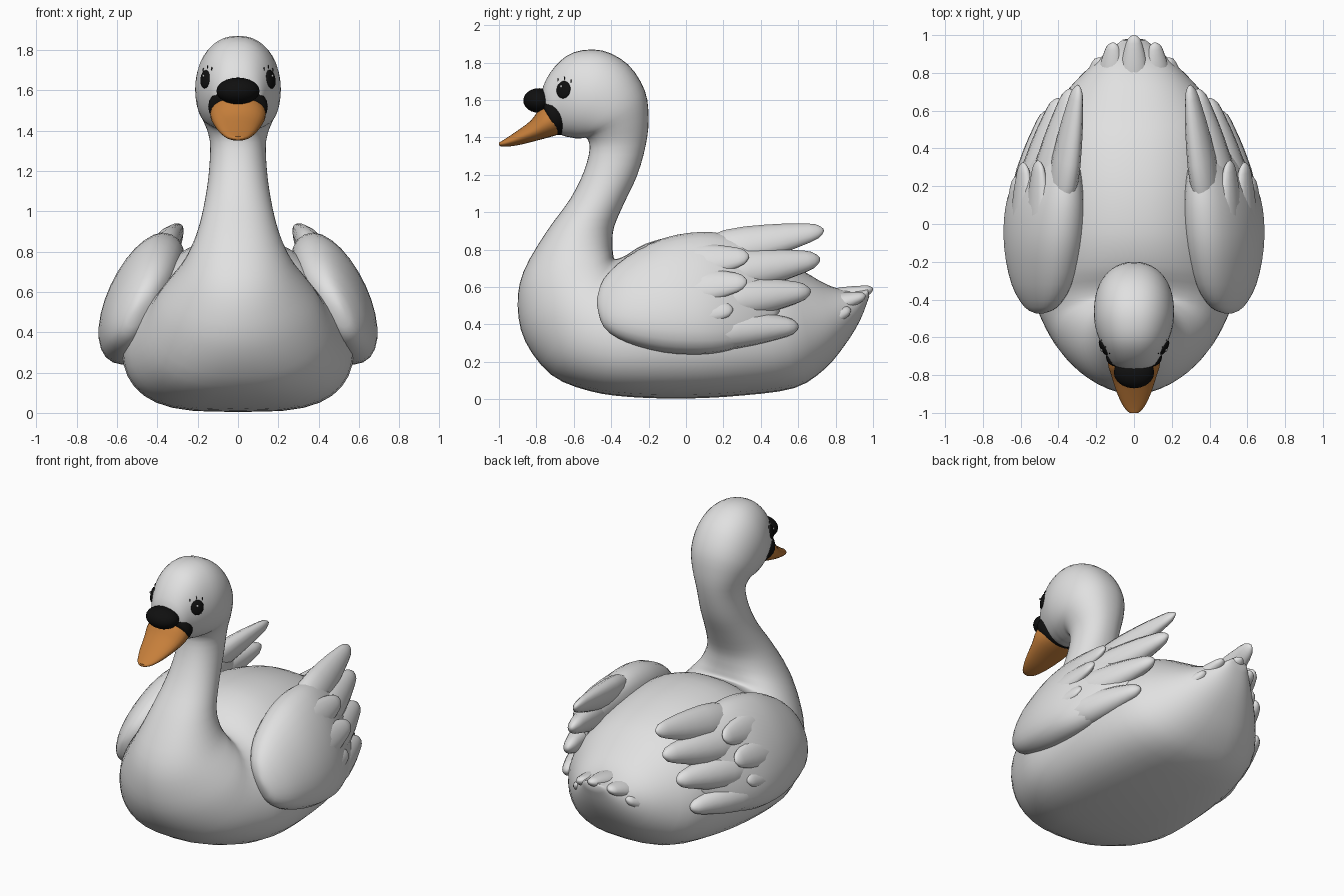
import bpy, bmesh, math
from mathutils import Vector as V
from mathutils.bvhtree import BVHTree

if "Cube" in bpy.data.objects:
    bpy.data.objects.remove(bpy.data.objects["Cube"])


def material(name, rgb):
    m = bpy.data.materials.new(name)
    m.diffuse_color = (*rgb, 1)
    m.use_nodes = True
    m.node_tree.nodes["Principled BSDF"].inputs["Base Color"].default_value = m.diffuse_color
    return m


WHITE = material("white plumage", (0.75, 0.75, 0.75))
ORANGE = material("orange beak", (0.56, 0.21, 0.043))
BLACK = material("black", (0.005, 0.005, 0.005))


def finish(name, bm, mat, angle=60):
    bmesh.ops.recalc_face_normals(bm, faces=bm.faces)
    me = bpy.data.meshes.new(name)
    bm.to_mesh(me)
    bm.free()
    me.materials.append(mat)
    ob = bpy.data.objects.new(name, me)
    bpy.context.collection.objects.link(ob)
    bpy.ops.object.select_all(action='DESELECT')
    ob.select_set(True)
    bpy.context.view_layer.objects.active = ob
    bpy.ops.object.shade_smooth_by_angle(angle=math.radians(angle))
    return ob


def spline(a, b, c, d, t):
    return 0.5 * (2 * b + (c - a) * t + (2 * a - 5 * b + 4 * c - d) * t * t
                  + (3 * b - a - 3 * c + d) * t ** 3)


def loft(name, rings, mat, segs=28, steps=3, power=1.0):
    """Skin smooth rings given as (centre, up half-axis, side half-axis, pear)."""
    frames = []
    n = len(rings)
    for i in range(n - 1):
        q = [rings[max(0, min(n - 1, j))] for j in (i - 1, i, i + 1, i + 2)]
        for s in range(steps):
            frames.append([spline(*[r[k] for r in q], s / steps) for k in range(4)])
    frames.append(rings[-1])
    bm = bmesh.new()
    loops = []
    for c, u, v, pear in frames:
        loop = []
        for i in range(segs):
            a = 2 * math.pi * i / segs
            co, si = math.cos(a), math.sin(a)
            # a heavier pear also squares off the underside
            e = power - 1.5 * pear if co < 0 else power
            si = math.copysign(abs(si) ** e, si) if abs(si) > 1e-6 else 0
            loop.append(bm.verts.new(c + u * co + v * si * (1 - pear * co)))
        loops.append(loop)
    for p, q in zip(loops, loops[1:]):
        for i in range(segs):
            j = (i + 1) % segs
            bm.faces.new((p[i], p[j], q[j], q[i]))
    for loop, f in ((loops[0], frames[0]), (loops[-1], frames[-1])):
        mid = bm.verts.new(f[0])
        for i in range(segs):
            bm.faces.new((loop[i], loop[(i + 1) % segs], mid))
    return finish(name, bm, mat)


def side_rings(table):
    """Rows: top y, top z, bottom y, bottom z, half width, pear."""
    out = []
    for ty, tz, by, bz, w, k in table:
        t, b = V((0, ty, tz)), V((0, by, bz))
        out.append(((t + b) / 2, (t - b) / 2, V((w, 0, 0)), k))
    return out


def ellipsoid(name, centre, radii, mat, normal=None):
    bm = bmesh.new()
    bmesh.ops.create_uvsphere(bm, u_segments=20, v_segments=12, radius=1)
    bmesh.ops.scale(bm, vec=radii, verts=bm.verts)
    if normal:
        rot = V((1, 0, 0)).rotation_difference(normal).to_matrix()
        bmesh.ops.rotate(bm, matrix=rot, verts=bm.verts)
    bmesh.ops.translate(bm, vec=centre, verts=bm.verts)
    return finish(name, bm, mat)


def feather(name, root, tip, breadth, thick, out):
    """Rounded tapering blade; out is the direction of its thin side."""
    root, tip, out = V(root), V(tip), V(out).normalized()
    axis = tip - root
    wide = axis.cross(out).normalized()
    rings = [(root + axis * t, wide * breadth * s, out * thick * s, 0.0) for t, s in
             ((0, .1), (.06, .5), (.3, 1), (.6, .86), (.82, .6), (.95, .38), (1, .08))]
    return loft(name, rings, WHITE, segs=14, steps=2)


# Body, neck and head as one skin running from the tail to the face
body_rows = [
    (.97, .59, .98, .55, .06, .0), (.88, .58, .93, .42, .145, .0),
    (.76, .61, .85, .29, .255, .04), (.62, .69, .74, .16, .365, .08),
    (.45, .785, .58, .06, .475, .12), (.20, .855, .30, .02, .54, .16),
    (-.05, .87, 0, .004, .56, .18), (-.22, .83, -.30, .012, .555, .18),
    (-.32, .77, -.52, .045, .51, .13), (-.37, .75, -.72, .13, .455, .04),
    (-.385, .755, -.86, .31, .395, -.06), (-.39, .78, -.90, .50, .33, -.08),
    (-.393, .83, -.87, .68, .262, -.04), (-.385, .92, -.75, .89, .20, .0),
    (-.33, 1.05, -.62, 1.07, .163, .0), (-.26, 1.20, -.545, 1.22, .143, .0),
    (-.215, 1.36, -.515, 1.34, .140, .0), (-.20, 1.50, -.53, 1.395, .170, .0),
    (-.22, 1.65, -.56, 1.395, .200, .0), (-.31, 1.79, -.59, 1.395, .212, .0),
    (-.45, 1.865, -.615, 1.40, .207, .0), (-.60, 1.855, -.645, 1.405, .180, .0),
    (-.70, 1.78, -.68, 1.42, .146, .0), (-.765, 1.67, -.71, 1.44, .112, .0),
    (-.77, 1.57, -.735, 1.48, .06, .0)]
body = loft("body", side_rings(body_rows), WHITE, segs=40, power=.88)

# Beak, its dark base band and the knob
loft("beak", side_rings([
    (-.70, 1.60, -.64, 1.43, .128, 0), (-.775, 1.56, -.705, 1.408, .138, .05),
    (-.83, 1.49, -.79, 1.385, .118, .05), (-.91, 1.43, -.89, 1.36, .088, 0),
    (-.97, 1.39, -.965, 1.35, .055, 0), (-1.0, 1.372, -.998, 1.354, .025, 0)]),
    ORANGE, segs=24)
loft("beak_band", side_rings([
    (-.70, 1.63, -.64, 1.425, .138, 0), (-.735, 1.625, -.668, 1.412, .148, 0),
    (-.766, 1.60, -.692, 1.415, .139, 0), (-.77, 1.57, -.695, 1.42, .11, 0)]),
    BLACK, segs=24)
ellipsoid("beak_knob", (0, -.785, 1.597), (.107, .085, .066), BLACK)

# Eyes sit on the head surface
bm = bmesh.new()
bm.from_mesh(body.data)
tree = BVHTree.FromBMesh(bm)
for side, label in ((-1, "left"), (1, "right")):
    hit, nor = tree.ray_cast(V((side, -.655, 1.655)), V((-side, 0, 0)))[:2]
    if nor.x * side < 0:
        nor = -nor
    ellipsoid(label + "_eye", hit, (.014, .042, .047), BLACK, nor)
    ellipsoid(label + "_eye_glint", hit + nor * .011 + V((0, -.008, .016)),
              (.005, .007, .007), WHITE, nor)
    # lashes fanning above the eye
    for i, (dy, dz) in enumerate(((-.03, .05), (.005, .058), (.04, .045))):
        p, q = tree.ray_cast(V((side, -.655 + dy, 1.655 + dz)), V((-side, 0, 0)))[:2]
        ellipsoid(f"{label}_lash_{i}", p, (.003, .003, .012), BLACK)
bm.free()

# Wings: rows of y, inner top x z, outer bottom x z, half thickness
wing_rows = [(-.475, .49, .54, .51, .50, .012), (-.44, .43, .64, .555, .39, .065),
             (-.32, .375, .75, .60, .315, .125), (-.12, .345, .85, .62, .262, .165),
             (.08, .33, .885, .615, .25, .165), (.24, .33, .87, .58, .27, .135),
             (.38, .34, .82, .53, .33, .085), (.50, .36, .72, .46, .46, .03)]
# flight feathers (root, tip, breadth, thickness)
flight = [((.41, .0, .76), (.295, .735, .905), .11, .07),
          ((.49, .0, .64), (.335, .715, .75), .12, .095),
          ((.565, .0, .51), (.40, .665, .58), .12, .095),
          ((.59, .0, .365), (.455, .60, .39), .11, .095)]
# short overlapping feathers on the outer face
coverts = [((.50, -.25, .70), (.505, .335, .765), .12, .06),
           ((.575, -.25, .57), (.585, .325, .63), .12, .06),
           ((.61, -.25, .45), (.62, .25, .48), .11, .06)]
for s, label in ((-1, "left"), (1, "right")):
    rings = []
    for y, tx, tz, bx, bz, w in wing_rows:
        t, b = V((s * tx, y, tz)), V((s * bx, y, bz))
        u = (t - b) / 2
        v = V((s * u.z, 0, -s * u.x)).normalized() * w
        rings.append(((t + b) / 2, u, v, 0.0))
    loft(label + "_wing", rings, WHITE, segs=28, power=.9)
    for kind, group in (("flight_feather", flight), ("covert_feather", coverts)):
        for i, (r, t, br, th) in enumerate(group):
            feather(f"{label}_{kind}_{i}", (s * r[0], *r[1:]), (s * t[0], *t[1:]),
                    br, th, (s * .85, .15, .45))

# Tail feathers fanned over the rear edge
for i, (x, y, z) in enumerate(((-.18, .88, .48), (-.11, .96, .555), (0, 1.0, .59),
                               (.11, .96, .555), (.18, .88, .48))):
    feather(f"tail_feather_{i}", (x * 1.1, .62, z - .1), (x, y, z), .085, .06, (x * 3, -.2, 1))
